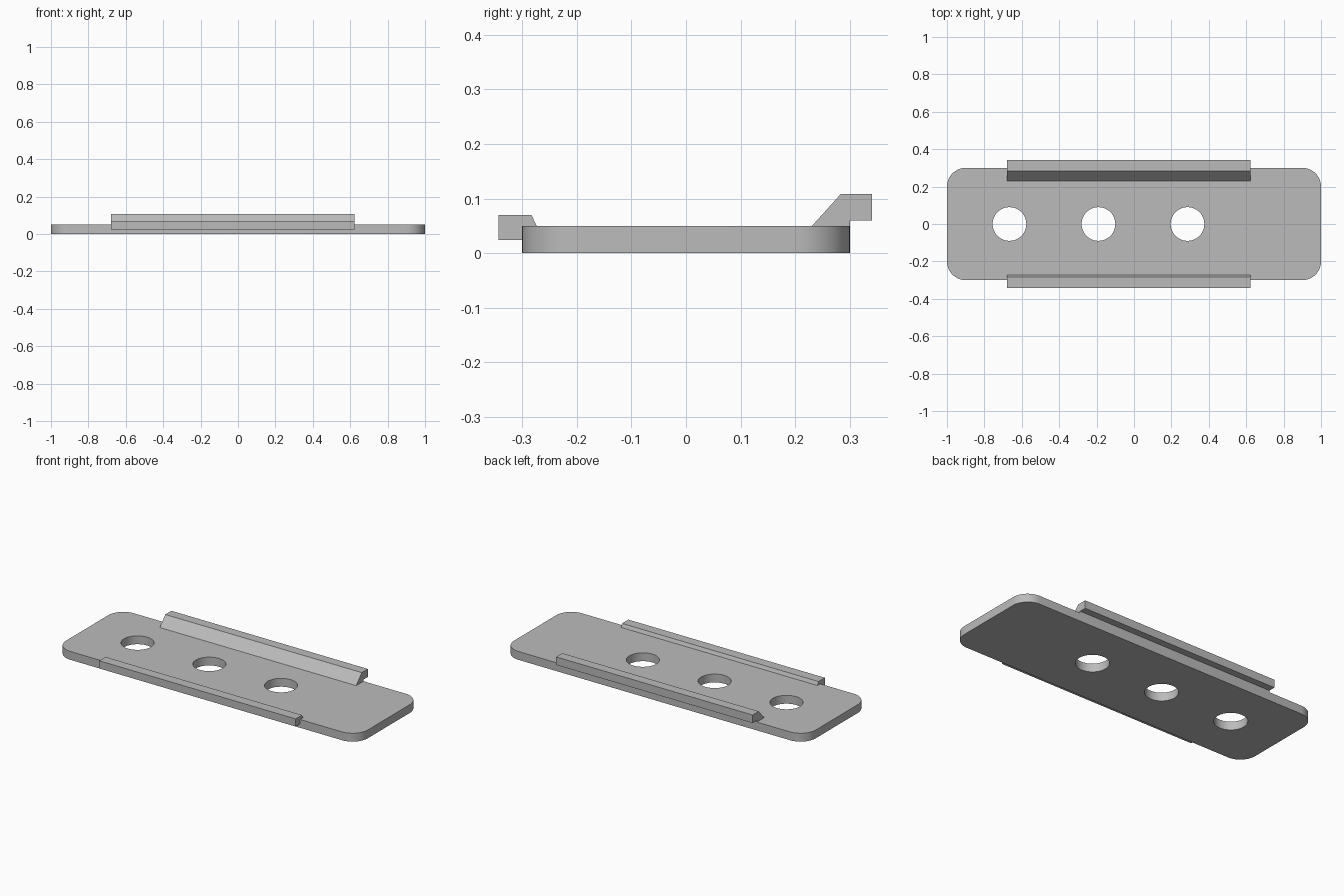
import bpy, bmesh
from math import cos, sin, pi

cube = bpy.data.objects.get("Cube")
if cube:
    bpy.data.objects.remove(cube, do_unlink=True)

# Single plain grey
GREY = (0.5, 0.5, 0.5, 1.0)
grey = bpy.data.materials.new("plain grey")
grey.use_nodes = True
grey.diffuse_color = GREY
grey.node_tree.nodes["Principled BSDF"].inputs["Base Color"].default_value = GREY


def arc(cx, cy, radius, start, sweep, steps):
    return [(cx + radius * cos(start + sweep * i / steps),
             cy + radius * sin(start + sweep * i / steps)) for i in range(steps + 1)]


def extrude_loops(name, loops, to_3d, offset):
    """Fill an outline (with optional hole loops) and extrude it to a solid."""
    bm = bmesh.new()
    edges = []
    for loop in loops:
        verts = [bm.verts.new(to_3d(*p)) for p in loop]
        edges += [bm.edges.new((a, b)) for a, b in zip(verts, verts[1:] + verts[:1])]
    bmesh.ops.triangle_fill(bm, use_beauty=True, edges=edges)
    result = bmesh.ops.extrude_face_region(bm, geom=bm.faces[:], use_keep_orig=True)
    moved = [g for g in result["geom"] if isinstance(g, bmesh.types.BMVert)]
    bmesh.ops.translate(bm, verts=moved, vec=offset)
    bmesh.ops.recalc_face_normals(bm, faces=bm.faces[:])
    bmesh.ops.dissolve_limit(bm, angle_limit=0.01, verts=bm.verts[:], edges=bm.edges[:])
    mesh = bpy.data.meshes.new(name)
    bm.to_mesh(mesh)
    bm.free()
    mesh.materials.append(grey)
    obj = bpy.data.objects.new(name, mesh)
    bpy.context.collection.objects.link(obj)
    bpy.ops.object.select_all(action="DESELECT")
    obj.select_set(True)
    bpy.context.view_layer.objects.active = obj
    bpy.ops.object.shade_smooth_by_angle(angle=pi / 6)
    return obj


# Base plate with rounded corners and three round holes
HALF_X, HALF_Y, THICK, CORNER = 1.0, 0.3, 0.05, 0.1
outline = []
for i, (sx, sy) in enumerate([(1, 1), (-1, 1), (-1, -1), (1, -1)]):
    outline += arc(sx * (HALF_X - CORNER), sy * (HALF_Y - CORNER), CORNER, i * pi / 2, pi / 2, 12)
holes = [arc(x, 0, 0.09, 0, 2 * pi, 48)[:-1] for x in (-0.666, -0.19, 0.286)]
extrude_loops("base_plate", [outline] + holes, lambda x, y: (x, y, 0), (0, 0, THICK))

# Long rails, drawn as y-z profiles and extruded along x
RAIL_START, RAIL_END = -0.68, 0.622
profiles = {
    "front_rail": [(-0.343, 0.024), (-0.295, 0.024), (-0.295, 0.045), (-0.271, 0.045),
                   (-0.283, 0.07), (-0.343, 0.07)],
    "back_rail": [(0.228, 0.047), (0.3, 0.047), (0.3, 0.06), (0.341, 0.06),
                  (0.341, 0.108), (0.283, 0.108)],
}
for name, profile in profiles.items():
    extrude_loops(name, [profile], lambda y, z: (RAIL_START, y, z), (RAIL_END - RAIL_START, 0, 0))
